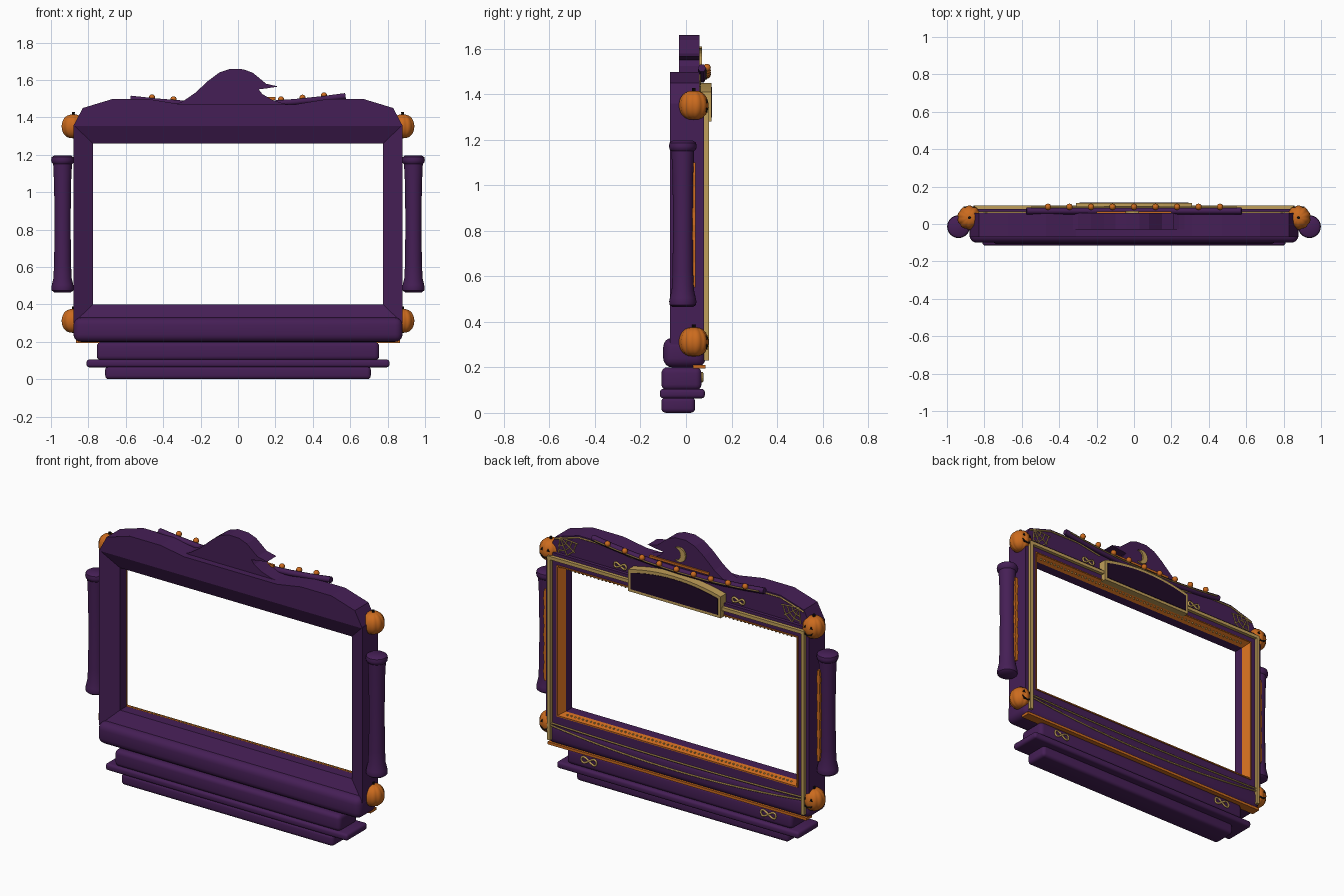
import bpy, bmesh, math
from mathutils import Vector

if "Cube" in bpy.data.objects:
    bpy.data.objects.remove(bpy.data.objects["Cube"])

def mat(name, c):
    m = bpy.data.materials.new(name)
    m.diffuse_color = (*c, 1)
    m.use_nodes = True
    m.node_tree.nodes["Principled BSDF"].inputs["Base Color"].default_value = m.diffuse_color
    return m

PURPLE = mat("purple", (0.060, 0.0135, 0.092))
ORANGE = mat("pumpkin orange", (0.60, 0.147, 0.013))
GOLD = mat("old gold", (0.53, 0.345, 0.10))
DARK = mat("dark plum", (0.014, 0.003, 0.02))
BLACK = mat("black", (0.008, 0.005, 0.004))

def finish(name, bm, mats, smooth=30):
    bmesh.ops.recalc_face_normals(bm, faces=bm.faces)
    me = bpy.data.meshes.new(name)
    bm.to_mesh(me)
    bm.free()
    for m in mats:
        me.materials.append(m)
    if smooth:
        me.shade_smooth()
        me.set_sharp_from_angle(angle=math.radians(smooth))
    ob = bpy.data.objects.new(name, me)
    bpy.context.collection.objects.link(ob)
    return ob

def box(name, x, y, z, m, bevel=0.0, seg=4):
    bm = bmesh.new()
    bmesh.ops.create_cube(bm, size=1)
    for v in bm.verts:
        v.co = [a[0] + (c + .5) * (a[1] - a[0]) for a, c in zip((x, y, z), v.co)]
    if bevel:
        bmesh.ops.bevel(bm, geom=bm.edges[:], offset=bevel, segments=seg, profile=.5, affect='EDGES')
    return finish(name, bm, [m])

def plate(name, pts, y0, y1, m):
    # outline in x,z pushed through from y0 to y1
    bm = bmesh.new()
    f = bm.faces.new([bm.verts.new((x, y0, z)) for x, z in pts])
    r = bmesh.ops.extrude_face_region(bm, geom=[f])
    for v in r['geom']:
        if isinstance(v, bmesh.types.BMVert):
            v.co.y = y1
    return finish(name, bm, [m], 0)

def ring(name, loops, mats, idx):
    # mitred rectangular moulding; loops are (half width, z low, z high, y)
    bm = bmesh.new()
    L = [[bm.verts.new(p) for p in ((-w, y, a), (w, y, a), (w, y, b), (-w, y, b))] for w, a, b, y in loops]
    n = len(L)
    for i in range(n):
        for k in range(4):
            f = bm.faces.new((L[i][k], L[i][(k+1) % 4], L[(i+1) % n][(k+1) % 4], L[(i+1) % n][k]))
            f.material_index = idx[i]
    return finish(name, bm, mats, 0)

def lathe(name, prof, cx, cy, m, n=28, rib=0, ribs=10):
    bm = bmesh.new()
    rows = []
    for r, z in prof:
        rows.append([])
        for k in range(n):
            t = 2 * math.pi * k / n
            q = r * (1 - rib * (1 - abs(math.sin(ribs * t / 2))))
            rows[-1].append(bm.verts.new((cx + q * math.cos(t), cy + q * math.sin(t), z)))
    for a, b in zip(rows, rows[1:]):
        for k in range(n):
            bm.faces.new((a[k], a[(k+1) % n], b[(k+1) % n], b[k]))
    bm.faces.new(rows[0])
    bm.faces.new(rows[-1])
    return finish(name, bm, [m], 40)

def beads(name, pts, r, m, u=12, v=8):
    bm = bmesh.new()
    for p in pts:
        s = bmesh.ops.create_uvsphere(bm, u_segments=u, v_segments=v, radius=r)
        bmesh.ops.translate(bm, verts=s['verts'], vec=p)
    return finish(name, bm, [m], 60)

def tube(name, paths, r, m, closed=False):
    cu = bpy.data.curves.new(name, 'CURVE')
    cu.dimensions = '3D'
    cu.bevel_depth, cu.bevel_resolution, cu.use_fill_caps = r, 1, True
    for p in paths:
        s = cu.splines.new('POLY')
        s.points.add(len(p) - 1)
        for q, c in zip(s.points, p):
            q.co = (*c, 1)
        s.use_cyclic_u = closed
    tmp = bpy.data.objects.new("tmp", cu)
    bpy.context.collection.objects.link(tmp)
    me = bpy.data.meshes.new_from_object(tmp.evaluated_get(bpy.context.evaluated_depsgraph_get()))
    bpy.data.objects.remove(tmp)
    me.name = name
    me.materials.clear()
    me.materials.append(m)
    ob = bpy.data.objects.new(name, me)
    bpy.context.collection.objects.link(ob)
    return ob

# main frame with orange back bevel and orange lip
ring("frame", [(.88, .30, 1.36, .08), (.88, .30, 1.36, -.07), (.775, .40, 1.26, -.02),
               (.775, .40, 1.26, .04), (.80, .386, 1.285, .08)], [PURPLE, ORANGE], [0, 0, 0, 1, 0])
ring("inner_orange_lip", [(.807, .379, 1.292, .078), (.807, .379, 1.292, .086),
                          (.80, .386, 1.285, .086), (.80, .386, 1.285, .078)], [ORANGE], [0] * 4)
beads("bevel_gold_beads", [(i * .0258, .062, z) for i in range(-29, 30) for z in (.393, 1.272)], .006, GOLD, 6, 4)

# gold moulding over the top and down both sides of the back
box("top_gold_moulding", (-.858, .858), (.07, .1), (1.322, 1.342), GOLD)
for s in (-1, 1):
    box("side_gold_moulding", sorted((s * .838, s * .858)), (.07, .1), (.23, 1.322), GOLD)

# stepped base
box("sill", (-.88, .88), (-.10, .085), (.20, .33), PURPLE, .04)
box("orange_underboard", (-.865, .865), (.03, .086), (.195, .211), ORANGE)
box("base_block", (-.755, .755), (-.108, .068), (.10, .20), PURPLE, .025)
box("base_plate", (-.81, .81), (-.115, .083), (.064, .105), PURPLE, .015)
box("foot", (-.71, .71), (-.108, .04), (0, .07), PURPLE, .02)

# top board and hat shaped crest
side = [(.88, 1.355), (.83, 1.45), (.675, 1.497), (.47, 1.497), (.31, 1.47)]
plate("top_board", side + [(-x, z) for x, z in reversed(side)], -.07, .06, PURPLE)
plate("hat_crest", [(-.36, 1.46), (-.30, 1.483), (-.23, 1.53), (-.16, 1.595), (-.10, 1.64), (-.04, 1.66),
                    (.03, 1.657), (.08, 1.638), (.12, 1.605), (.15, 1.58), (.215, 1.565), (.16, 1.556),
                    (.11, 1.55), (.13, 1.525), (.18, 1.495), (.24, 1.475), (.33, 1.46)], -.03, .06, PURPLE)
tube("top_gold_trim", [[(s*x, .061, z - .012) for x, z in side[1:]] for s in (-1, 1)], .005, GOLD)

# brim with bead string, hat band and crescent
def brim(x):
    return 1.480 + .12 * x * x + .012 * x
tube("hat_brim", [[(x/20, .07, brim(x/20) - .012) for x in (-11.5, -9, -6, -3, 0, 3, 6, 9, 11.5)]], .018, PURPLE)
tube("brim_gold_line", [[(x/20, .089, brim(x/20) - .012) for x in (-11, -8, -4, 0, 4, 8, 11)]], .004, GOLD)
beads("brim_beads", [(i * .115, .092, brim(i * .115) + .006) for i in range(-4, 5)], .017, ORANGE)
box("hat_band", (-.2, .2), (.055, .068), (1.494, 1.508), ORANGE)
A = [math.radians(60 + i * 24) for i in range(11)]
arc = [(.045 * math.cos(a), 1.565 + .045 * math.sin(a)) for a in A]
inner = [(.022 + .033 * math.cos(a), 1.565 + .037 * math.sin(a)) for a in reversed(A[1:-1])]
plate("crescent", arc + inner, .058, .07, GOLD)

# arched plaque on the back
def arched(w, lo, hi, rise):
    top = [(w * (1 - i / 6), hi + rise * (1 - (1 - i / 6) ** 2)) for i in range(13)]
    return [(-w, lo), (w, lo)] + top
plate("plaque_gold_border", arched(.31, 1.28, 1.41, .04), .055, .112, GOLD)
plate("plaque_panel", arched(.292, 1.297, 1.394, .038), .105, .115, DARK)

# gold knots on the back
def knot(cx, y, cz, w):
    return [(cx + w * math.sin(t), y, cz + w * .36 * math.sin(2 * t))
            for t in [2 * math.pi * i / 24 for i in range(24)]]
tube("gold_knots", [knot(s * x, y, z, w) for s in (-1, 1)
                    for x, y, z, w in ((.6, .07, .157, .05), (.395, .064, 1.39, .04))], .006, GOLD, True)

# swags along the sill
for k, (z, sag) in enumerate(((.315, .05), (.33, .012))):
    tube("sill_swag_%d" % k, [[(x / 10 * .84, .087, z - sag * (1 - (x / 10) ** 2)) for x in range(-10, 11)]],
         .005, GOLD)

for s, n in ((-1, "left"), (1, "right")):
    # corner webs
    c = Vector((s * .80, .062, 1.455))
    ang = [math.radians(a) for a in (-95, -65, -35, -5)]
    def wp(a, r):
        return (c.x - s * r * math.cos(a), c.y, c.z + r * math.sin(a))
    tube(n + "_web", [[wp(a, 0), wp(a, .12)] for a in ang] +
         [[wp(a, r) for a in ang] for r in (.05, .08, .11)], .0035, GOLD)

    # turned side column
    lathe(n + "_column", [(.045, .465), (.058, .475), (.06, .49), (.057, .505), (.049, .54), (.045, .62),
                          (.043, .83), (.045, 1.04), (.049, 1.12), (.05, 1.15), (.058, 1.158), (.061, 1.172),
                          (.058, 1.187), (.045, 1.196)], s * .938, -.014, PURPLE)
    # jagged orange inlay on the column
    edge = [(.007 + .005 * (i % 2), .55 + .055 * i) for i in range(11)]
    plate(n + "_column_inlay", [(s * .914 + w, z) for w, z in edge] + [(s * .914 - w, z) for w, z in reversed(edge)],
          .01, .042, ORANGE)

    # carved pumpkins at the corners, faces to the back
    for cz, lv in ((1.352, "upper"), (.312, "lower")):
        p = n + "_" + lv + "_pumpkin"
        cx, cy = s * .88, .034
        prof = [(.064 * math.sin(t) ** .8 + .001, cz - .064 * math.cos(t))
                for t in [math.pi * i / 12 for i in range(13)]]
        lathe(p, prof, cx, cy, ORANGE, 60, .06, 10)
        lathe(p + "_stem", [(.01, cz + .055), (.007, cz + .068), (.008, cz + .076)], cx, cy, BLACK, 8)
        for e in (-1, 1):
            plate(p + "_eye", [(cx + e * .012, cz + .01), (cx + e * .03, cz + .012), (cx + e * .02, cz + .026)],
                  cy + .052, cy + .0605, BLACK)
        mouth = [(-.032, -.012), (-.018, -.02), (0, -.023), (.018, -.02), (.032, -.012),
                 (.02, -.029), (0, -.033), (-.02, -.029)]
        plate(p + "_mouth", [(cx + a, cz + b) for a, b in mouth], cy + .052, cy + .0605, BLACK)
